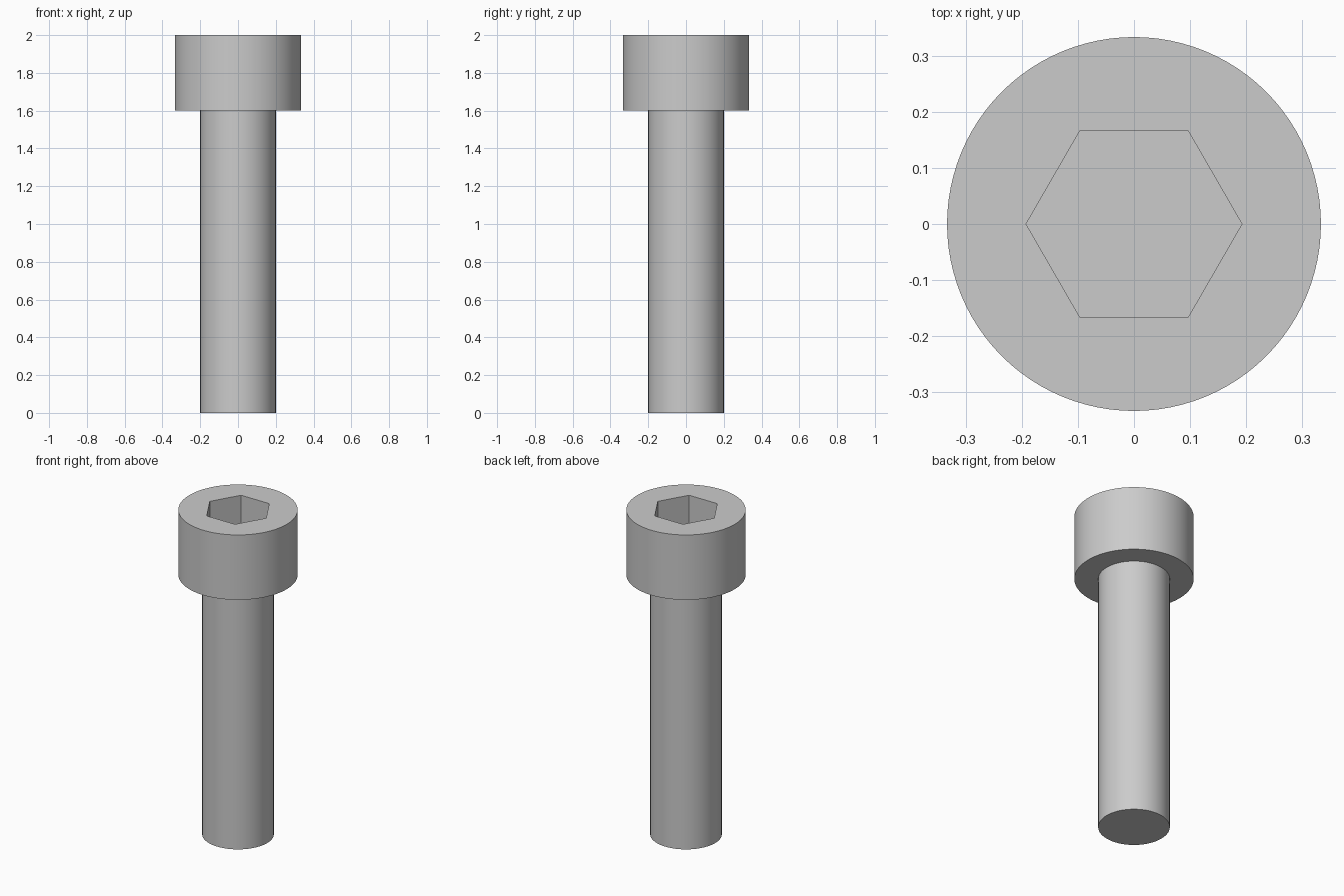
import bpy
import bmesh
import math
from mathutils import Matrix, Vector

SHANK_R, HEAD_R = 0.2, 1 / 3
SHOULDER_Z, TOP_Z = 1.6, 2.0
SOCKET_R = 1 / 3 / math.sqrt(3)      # hexagon corner radius
SOCKET_DEPTH = 0.2
SEGMENTS = 96

cube = bpy.data.objects.get("Cube")
if cube:
    bpy.data.objects.remove(cube, do_unlink=True)

steel = bpy.data.materials.new("grey_steel")
steel.use_nodes = True
grey = (0.6, 0.6, 0.6, 1)
steel.diffuse_color = grey
steel.node_tree.nodes["Principled BSDF"].inputs["Base Color"].default_value = grey


def ring(bm, sides, radius, z):
    """Add an open loop of edges and return them."""
    verts = bmesh.ops.create_circle(
        bm, segments=sides, radius=radius, matrix=Matrix.Translation((0, 0, z)))["verts"]
    return list({e for v in verts for e in v.link_edges})


def extend(bm, edges, rise=0, scale=1):
    """Extrude a loop, lift it, scale it outward and return the new loop."""
    geom = bmesh.ops.extrude_edge_only(bm, edges=edges)["geom"]
    verts = [g for g in geom if isinstance(g, bmesh.types.BMVert)]
    bmesh.ops.scale(bm, vec=(scale, scale, 1), verts=verts)
    bmesh.ops.translate(bm, vec=Vector((0, 0, rise)), verts=verts)
    return [g for g in geom if isinstance(g, bmesh.types.BMEdge)]


bm = bmesh.new()

# Shank, shoulder and head wall
base = ring(bm, SEGMENTS, SHANK_R, 0)
bmesh.ops.edgeloop_fill(bm, edges=base)
neck = extend(bm, base, rise=SHOULDER_Z)
flange = extend(bm, neck, scale=HEAD_R / SHANK_R)
rim = extend(bm, flange, rise=TOP_Z - SHOULDER_Z)

# Hexagonal socket with its floor
mouth = ring(bm, 6, SOCKET_R, TOP_Z)
for v in {v for e in mouth for v in e.verts}:
    angle = round(math.atan2(v.co.y, v.co.x) / (math.pi / 3) + 0.01) * math.pi / 3
    v.co.x, v.co.y = SOCKET_R * math.cos(angle), SOCKET_R * math.sin(angle)
floor = extend(bm, mouth, rise=-SOCKET_DEPTH)
bmesh.ops.edgeloop_fill(bm, edges=floor)

# Flat top between the rim and the socket
bmesh.ops.triangle_fill(bm, edges=rim + mouth, use_beauty=True, normal=(0, 0, 1))
bmesh.ops.recalc_face_normals(bm, faces=bm.faces)

mesh = bpy.data.meshes.new("socket_head_bolt")
bm.to_mesh(mesh)
bm.free()
mesh.materials.append(steel)
bolt = bpy.data.objects.new("socket_head_bolt", mesh)
bpy.context.collection.objects.link(bolt)

# Smooth round walls, sharp rims and socket edges
bpy.ops.object.select_all(action="DESELECT")
bolt.select_set(True)
bpy.context.view_layer.objects.active = bolt
bpy.ops.object.shade_smooth_by_angle(angle=math.radians(30))
